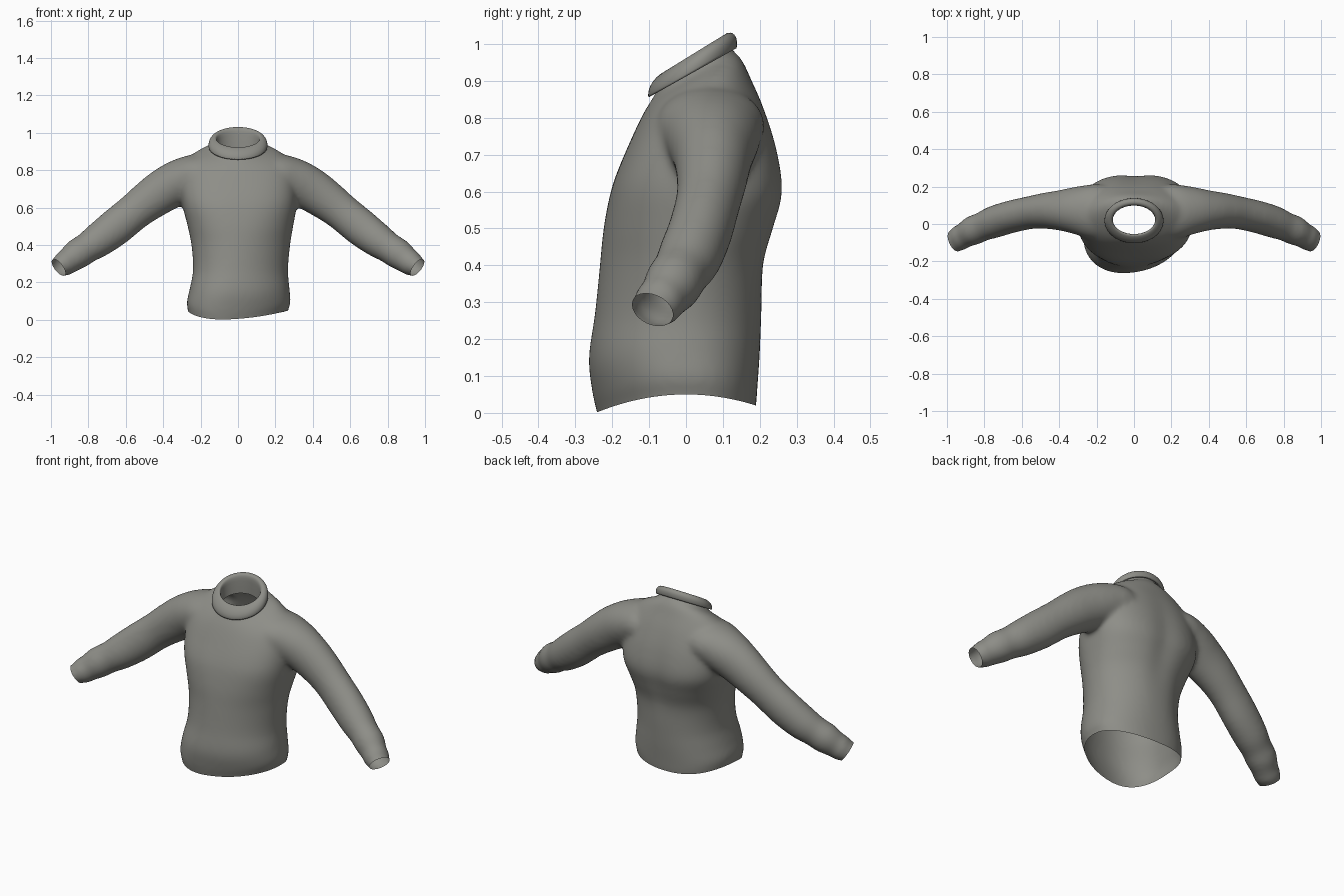
import bpy, bmesh, math
from mathutils import Vector

old = bpy.data.objects.get("Cube")
if old:
    bpy.data.objects.remove(old, do_unlink=True)

wool = bpy.data.materials.new("grey wool")
wool.use_nodes = True
wool.diffuse_color = (0.27, 0.27, 0.245, 1)
wool.node_tree.nodes["Principled BSDF"].inputs["Base Color"].default_value = wool.diffuse_color


def spline(rows, steps):
    """Smooth in-between rows for a list of loft stations."""
    rows = [Vector(r) for r in rows]
    out = []
    for i in range(len(rows) - 1):
        a, b, c, d = rows[max(i - 1, 0)], rows[i], rows[i + 1], rows[min(i + 2, len(rows) - 1)]
        for s in range(steps):
            t = s / steps
            out.append(b + (c - a) * t / 2 + (a * 2 - b * 5 + c * 4 - d) * t * t / 2
                       + (b * 3 - a - c * 3 + d) * t ** 3 / 2)
    return out + [rows[-1]]


def loft(bm, rings, capped=True):
    """Skin a list of closed rings of points."""
    rings = [[bm.verts.new(p) for p in ring] for ring in rings]
    for r0, r1 in zip(rings, rings[1:]):
        n = len(r0)
        for i in range(n):
            j = (i + 1) % n
            bm.faces.new((r0[i], r0[j], r1[j], r1[i]))
    if capped:
        bm.faces.new(rings[0][::-1])
        bm.faces.new(rings[-1])


def angles(n):
    return [2 * math.pi * i / n for i in range(n)]


def make_object(name, bm):
    bmesh.ops.recalc_face_normals(bm, faces=bm.faces)
    mesh = bpy.data.meshes.new(name)
    bm.to_mesh(mesh)
    bm.free()
    ob = bpy.data.objects.new(name, mesh)
    bpy.context.collection.objects.link(ob)
    return ob


# Torso stations: height, half width, front y, back y, forward tilt, roundness
TORSO = [(-.06, .26, -.22, .18, 0, .88), (0, .268, -.232, .19, 0, .88), (.06, .277, -.246, .194, 0, .88),
         (.15, .266, -.258, .2, 0, .9), (.27, .254, -.244, .206, 0, .96), (.4, .264, -.232, .215, 0, .97),
         (.5, .282, -.222, .243, 0, .88), (.6, .303, -.203, .266, 0, .78), (.69, .31, -.182, .249, .12, .8),
         (.78, .305, -.152, .213, .25, .87), (.845, .28, -.128, .178, .38, .95),
         (.89, .215, -.107, .155, .48, 1), (.915, .145, -.09, .135, .55, 1),
         (.94, .122, -.077, .117, .565, 1), (1.01, .117, -.072, .112, .565, 1)]
# Sleeve stations: centre x, y, z, half depth, half height
SLEEVE = [(.08, .06, .775, .12, .08), (.2, .065, .778, .148, .108), (.3, .072, .744, .13, .119),
          (.395, .073, .693, .108, .117), (.48, .07, .635, .096, .108), (.56, .06, .573, .088, .1),
          (.66, .038, .491, .087, .1), (.75, .01, .423, .086, .092), (.81, -.014, .383, .078, .082),
          (.86, -.035, .35, .079, .082), (.905, -.06, .316, .068, .07), (.935, -.077, .296, .069, .067),
          (.96, -.092, .281, .061, .053), (1.02, -.122, .235, .061, .051)]
CUFF = Vector(SLEEVE[-2][:3])
CUFF_AXIS = (Vector(SLEEVE[-1][:3]) - CUFF).normalized()

body = bmesh.new()
rings = []
for z, w, front, back, tilt, power in spline(TORSO, 5):
    ring = []
    rise = min(1, max(z, 0) / .75)
    shift = .015 * math.sin(math.pi * rise)
    for a in angles(72):
        c, s = math.cos(a), math.sin(a)
        x = w * math.copysign(abs(c) ** power, c)
        y = (back - front) / 2 * math.copysign(abs(s) ** power, s)
        height = z + tilt * y
        if s > 0:  # shallow groove down the spine
            y -= .012 * math.exp(-(x / .06) ** 2) * math.exp(-((z - .55) / .2) ** 2)
        # the front swings toward one side near the hem
        swing = .2 * (1 - rise) * x * (1 - s) / 2
        ring.append((x + shift, y + (front + back) / 2 + swing, height))
    rings.append(ring)
loft(body, rings)

# Sleeves, mirrored left and right
for side in (1, -1):
    stations = spline(SLEEVE, 5)
    rings = []
    for i, st in enumerate(stations):
        centre = Vector(st[:3])
        axis = Vector(stations[min(i + 1, len(stations) - 1)][:3]) - Vector(stations[max(i - 1, 0)][:3])
        axis.normalize()
        up = axis.cross(Vector((0, 1, 0))).normalized()
        up = up if up.z > 0 else -up
        across = axis.cross(up).normalized()
        ring = []
        for a in angles(40):
            p = centre + across * st[3] * math.cos(a) + up * st[4] * math.sin(a)
            ring.append((p.x * side, p.y, p.z))
        rings.append(ring)
    loft(body, rings)

# Fuse torso and sleeves into one soft knit surface
sweater = make_object("sweater_body", body)
remesh = sweater.modifiers.new("fuse", 'REMESH')
remesh.mode = 'VOXEL'
remesh.voxel_size = .011
soften = sweater.modifiers.new("soften", 'SMOOTH')
soften.factor = .5
soften.iterations = 18
bpy.context.view_layer.update()
fused = bpy.data.meshes.new_from_object(sweater.evaluated_get(bpy.context.evaluated_depsgraph_get()))
sweater.modifiers.clear()

# Open the hem, cuffs and neck
bm = bmesh.new()
bm.from_mesh(fused)
cuts = [(Vector(), Vector((0, 0, -1))), (Vector((0, .018, .945)), Vector((0, -.49, .87)))]
for side in (1, -1):
    cuts.append((Vector((CUFF.x * side, CUFF.y, CUFF.z)),
                 Vector((CUFF_AXIS.x * side, CUFF_AXIS.y, CUFF_AXIS.z))))
for point, normal in cuts:
    bmesh.ops.bisect_plane(bm, geom=bm.verts[:] + bm.edges[:] + bm.faces[:], dist=1e-5,
                           plane_co=point, plane_no=normal, clear_outer=True)
# Curve the hem upward at the sides
for v in bm.verts:
    if v.co.z < .25 and abs(v.co.x) < .4:
        v.co.z += .05 * max(0, 1 - (v.co.y / .245) ** 2) * (1 - v.co.z / .25)
bm.to_mesh(fused)
bm.free()
sweater.data = fused

# Folded collar: inward offset and height of its profile
COLLAR = [(.014, .002), (.001, -.006), (0, .01), (.004, .024), (.013, .036), (.025, .043),
          (.036, .044), (.042, .036), (.044, .015), (.043, -.05)]
bm = bmesh.new()
rings = []
for inset, height in spline(COLLAR, 2):
    ring = []
    for a in angles(72):
        y = .018 + .1 * inset + (.12 - inset) * math.sin(a)
        z = .928 + .565 * (y - .018) + height * (1 + .1 * math.sin(a))
        ring.append(((.157 - inset) * math.cos(a), y, z))
    rings.append(ring)
loft(bm, rings, capped=False)
collar = make_object("collar", bm)

for ob in (sweater, collar):
    ob.data.materials.clear()
    ob.data.materials.append(wool)
    for poly in ob.data.polygons:
        poly.use_smooth = True
